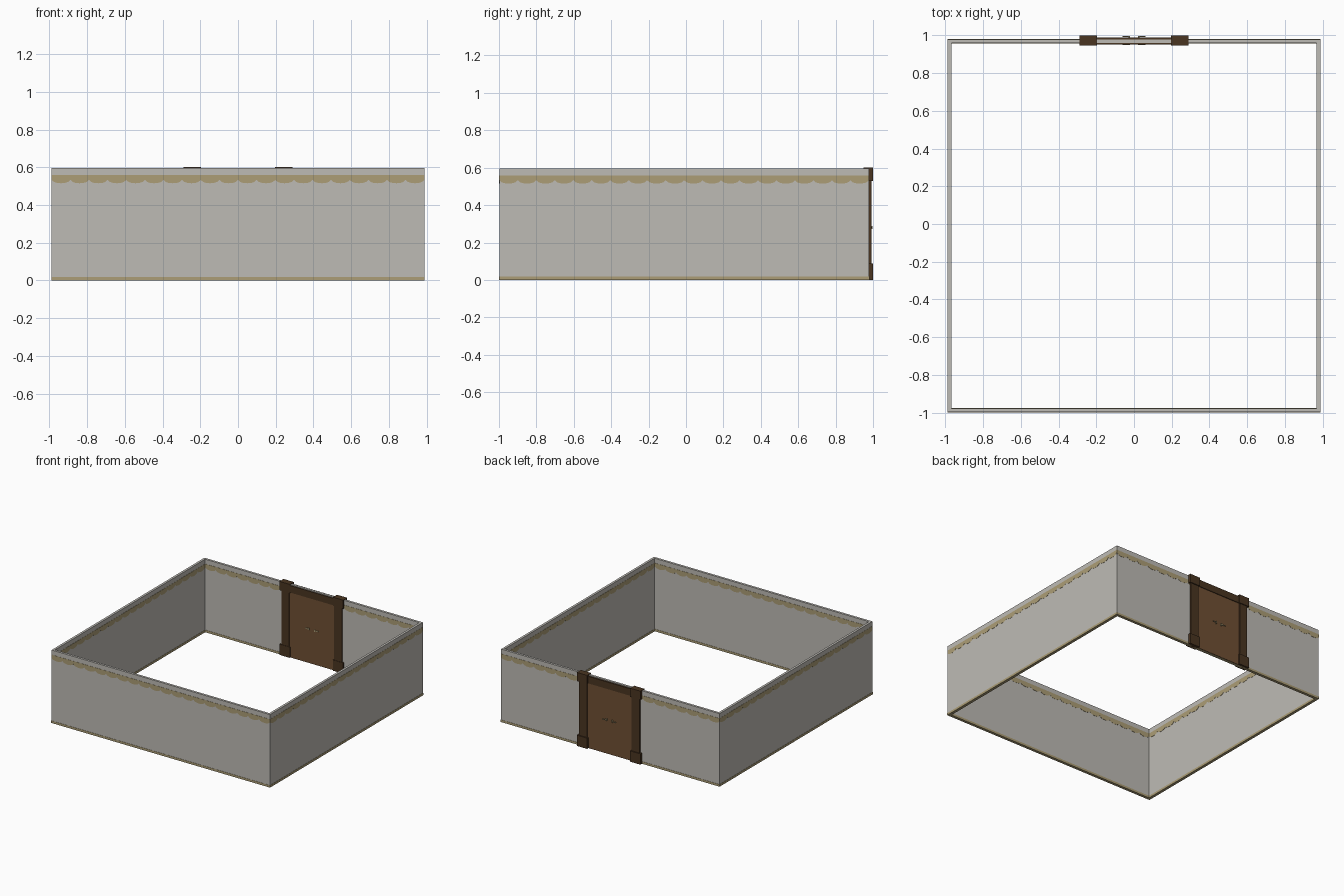
import bpy, bmesh, math
from mathutils import Matrix, Vector

if "Cube" in bpy.data.objects:
    bpy.data.objects.remove(bpy.data.objects["Cube"])


def material(name, rgb):
    m = bpy.data.materials.new(name)
    lin = [((c / 255 + 0.055) / 1.055) ** 2.4 for c in rgb]
    m.diffuse_color = (*lin, 1)
    m.use_nodes = True
    m.node_tree.nodes["Principled BSDF"].inputs["Base Color"].default_value = m.diffuse_color
    return m


STONE = material("warm grey wall", (190, 187, 181))
GOLD = material("dull gold trim", (172, 157, 118))
DOOR = material("door brown", (112, 80, 51))
FRAME = material("dark brown frame", (74, 53, 33))

HALF = 0.988          # half width of the square wall ring
CY = -0.01            # ring centre in y
THICK = 0.019         # wall thickness
HEIGHT = 0.596
WALL_Y = CY + HALF - THICK / 2


def finish(bm, name, mat):
    bmesh.ops.recalc_face_normals(bm, faces=bm.faces)
    me = bpy.data.meshes.new(name)
    bm.to_mesh(me)
    bm.free()
    me.materials.append(mat)
    ob = bpy.data.objects.new(name, me)
    bpy.context.collection.objects.link(ob)
    return ob


def box(name, x, y, z, mat, mirror=False):
    bm = bmesh.new()
    c = Vector([(a + b) / 2 for a, b in (x, y, z)])
    s = [b - a for a, b in (x, y, z)]
    bmesh.ops.create_cube(bm, size=1, matrix=Matrix.Translation(c) @ Matrix.Diagonal((*s, 1)))
    ob = finish(bm, name, mat)
    if mirror:
        ob.modifiers.new("mirror", 'MIRROR')
    return ob


def ring(name, outer, inner, z0, z1, mat):
    """Square ring with a rectangular section."""
    bm = bmesh.new()
    corners = [(-1, -1), (1, -1), (1, 1), (-1, 1)]
    section = [(outer, z0), (outer, z1), (inner, z1), (inner, z0)]
    loops = [[bm.verts.new((sx * r, sy * r + CY, z)) for sx, sy in corners]
             for r, z in section]
    for i in range(4):
        a, b = loops[i], loops[(i + 1) % 4]
        for j in range(4):
            k = (j + 1) % 4
            bm.faces.new((a[j], a[k], b[k], b[j]))
    return finish(bm, name, mat)


def scallop_band(name, radius, offset):
    """Lace band on all four sides, flat on the wall face at the given radius."""
    bm = bmesh.new()
    lobes, steps = 20, 8
    n = lobes * steps
    for side in range(4):
        rot = Matrix.Translation((0, CY, 0)) @ Matrix.Rotation(side * math.pi / 2, 4, 'Z')
        cols = []
        for i in range(n + 1):
            u = -radius + 2 * radius * i / n
            low = 0.533 - 0.018 * math.sqrt(abs(math.sin(math.pi * i / steps)))
            cols.append([bm.verts.new(rot @ Vector((u, -radius - d, z)))
                         for d, z in ((0, low), (offset, low), (offset, 0.558), (0, 0.558))])
        for a, b in zip(cols, cols[1:]):
            for j in range(4):
                k = (j + 1) % 4
                bm.faces.new((a[j], b[j], b[k], a[k]))
        bm.faces.new(cols[0])
        bm.faces.new(cols[-1])
    return finish(bm, name, GOLD)


# Walls with gold bands inside and outside
ring("walls", HALF, HALF - THICK, 0.002, HEIGHT, STONE)
ring("base_trim", HALF + 0.002, HALF - THICK - 0.002, 0, 0.018, GOLD)
scallop_band("outer_scallop_band", HALF, 0.0015)
scallop_band("inner_scallop_band", HALF - THICK, -0.0015)

# Door panel, visible on both sides of the wall
box("door_panel", (-0.21, 0.21), (0.955, 0.984), (0.001, 0.54), DOOR)

# Door frame: posts with wider capitals and feet, and a lintel on each face
box("door_posts", (0.203, 0.273), (0.951, 0.992), (0.0, 0.58), FRAME, True)
box("post_capitals", (0.195, 0.288), (0.948, 1.0), (0.53, 0.601), FRAME, True)
box("post_feet", (0.195, 0.288), (0.948, 1.0), (0.0, 0.088), FRAME, True)
box("inner_lintel", (-0.2, 0.2), (0.952, WALL_Y - THICK / 2), (0.533, 0.59), FRAME)
box("outer_lintel", (-0.2, 0.2), (WALL_Y + THICK / 2, 0.99), (0.533, 0.59), FRAME)

# Lever handles on both faces, each on a short stem
for tag, sign in (("inner", -1), ("outer", 1)):
    face = 0.955 if sign < 0 else 0.984
    tip = 0.949 if sign < 0 else 0.997
    grip = sorted((tip, tip - sign * 0.004))
    box(tag + "_handles", (0.022, 0.06), grip, (0.277, 0.284), GOLD, True)
    box(tag + "_handle_stems", (0.022, 0.03), sorted((face, tip)), (0.272, 0.289), GOLD, True)
